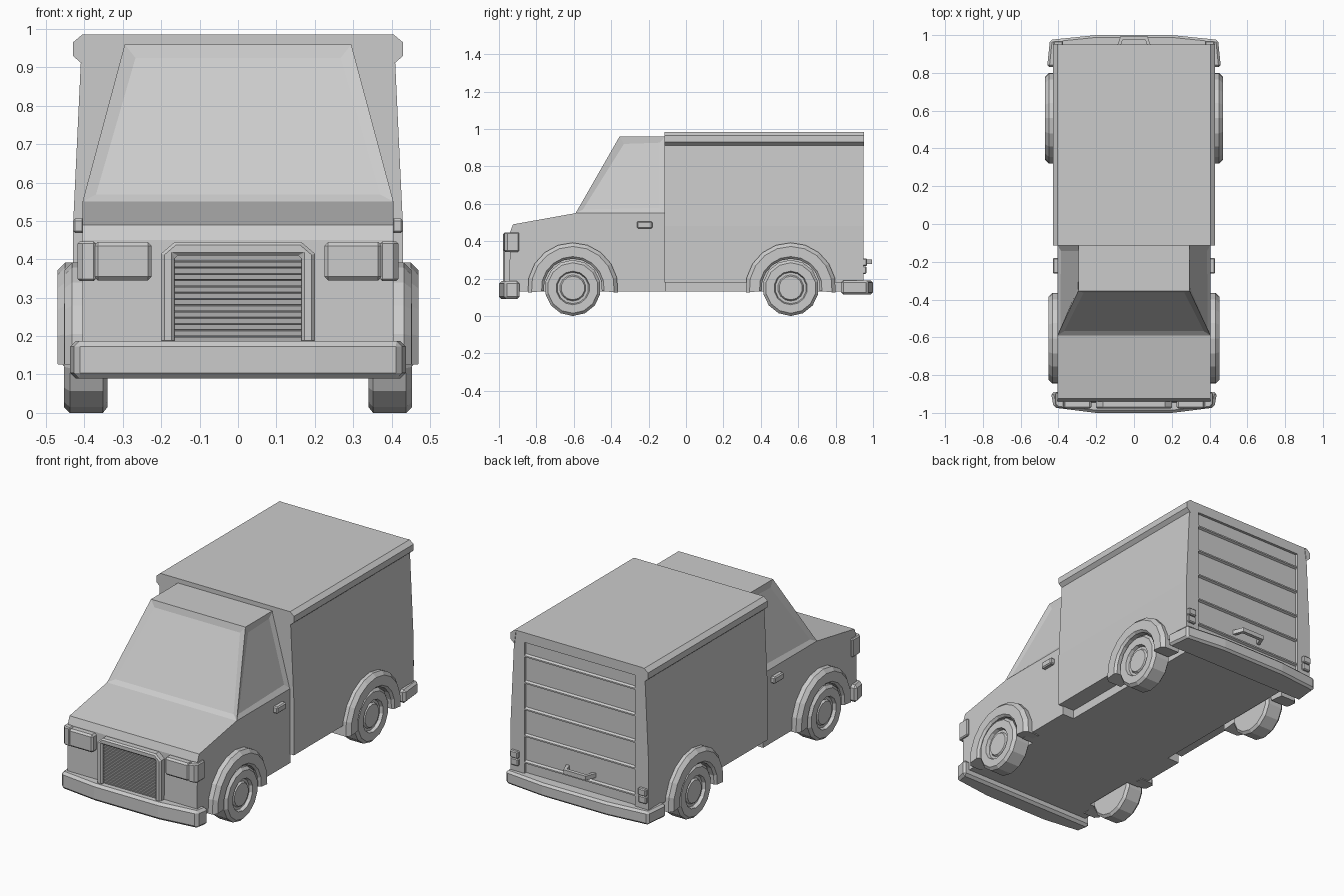
import bpy, bmesh
from math import cos, sin, radians

cube = bpy.data.objects.get("Cube")
if cube:
    bpy.data.objects.remove(cube, do_unlink=True)

paint = bpy.data.materials.new("light_grey")
paint.use_nodes = True
paint.diffuse_color = (0.6, 0.6, 0.6, 1)
paint.node_tree.nodes["Principled BSDF"].inputs["Base Color"].default_value = (0.6, 0.6, 0.6, 1)


def finish(name, bm, mirror=False):
    bmesh.ops.recalc_face_normals(bm, faces=bm.faces)
    mesh = bpy.data.meshes.new(name)
    bm.to_mesh(mesh)
    bm.free()
    mesh.materials.append(paint)
    obj = bpy.data.objects.new(name, mesh)
    bpy.context.collection.objects.link(obj)
    if mirror:
        obj.modifiers.new("Mirror", 'MIRROR').use_mirror_merge = False
    return obj


def prism(name, pts, axis, a, b, mirror=False, bevel=0):
    """Extrude a 2D outline from a to b along an axis."""
    place = {'x': lambda p, t: (t, p[0], p[1]),
             'y': lambda p, t: (p[0], t, p[1]),
             'z': lambda p, t: (p[0], p[1], t)}[axis]
    bm = bmesh.new()
    low, high = [[bm.verts.new(place(p, t)) for p in pts] for t in (a, b)]
    bm.faces.new(low)
    bm.faces.new(high)
    n = len(pts)
    for i in range(n):
        j = (i + 1) % n
        bm.faces.new((low[i], low[j], high[j], high[i]))
    obj = finish(name, bm, mirror)
    if bevel:
        mod = obj.modifiers.new("Bevel", 'BEVEL')
        mod.width = bevel
        mod.segments = 1
        mod.limit_method = 'ANGLE'
        mod.angle_limit = radians(60)
    return obj


def box(name, x, y, z, mirror=False, bevel=0):
    return prism(name, [(x[0], y[0]), (x[1], y[0]), (x[1], y[1]), (x[0], y[1])],
                 'z', z[0], z[1], mirror, bevel)


def symmetric(half):
    """Complete an outline from its +x half."""
    return half + [(-p[0], p[1]) for p in reversed(half)]


def sweep(name, profile, y, z, start, end, steps, closed=False):
    """Turn an (x, radius) profile about the x axis, mirrored to both sides."""
    full = end - start == 360
    bm = bmesh.new()
    rings = []
    for i in range(steps if full else steps + 1):
        t = radians(start + (end - start) * i / steps)
        rings.append([bm.verts.new((x, y + r * cos(t), z + r * sin(t))) for x, r in profile])
    n = len(profile)
    for i in range(steps):
        p, q = rings[i], rings[(i + 1) % len(rings)]
        for k in range(n if closed else n - 1):
            m = (k + 1) % n
            bm.faces.new((p[k], p[m], q[m], q[k]))
    if full:
        bm.faces.new([r[0] for r in rings])
        bm.faces.new([r[-1] for r in rings])
    else:
        bm.faces.new(rings[0])
        bm.faces.new(rings[-1])
    return finish(name, bm, True)


def cut(obj, cutters):
    for c in cutters:
        mod = obj.modifiers.new("Cut", 'BOOLEAN')
        mod.object = c
        mod.solver = 'EXACT'
    deps = bpy.context.evaluated_depsgraph_get()
    mesh = bpy.data.meshes.new_from_object(obj.evaluated_get(deps))
    obj.modifiers.clear()
    obj.data = mesh


# Axle position and how far each arch flares out
AXLES = {"front": (-0.605, 0.452), "rear": (0.56, 0.47)}

# Cab lower body and bonnet
cab = prism("cab_body", [(-0.945, 0.13), (-0.94, 0.45), (-0.925, 0.49), (-0.59, 0.55),
                         (-0.11, 0.55), (-0.11, 0.13)], 'x', -0.405, 0.405)

# Cargo box with recessed rear door, over a narrower floor
cargo = prism("cargo_box", symmetric([(0.43, 0.18), (0.43, 0.48), (0.406, 0.985)]),
              'y', -0.115, 0.95)
box("cargo_floor", (-0.33, 0.33), (-0.112, 0.94), (0.13, 0.185))

# Wheel wells and door recess are cut out, then the cutters removed
wells = [sweep("well_cutter", [(0.33, 0.158), (0.6, 0.158)], y, 0.15, 0, 360, 16)
         for y, x in AXLES.values()]
recess = box("door_cutter", (-0.345, 0.345), (0.935, 1.1), (0.185, 0.93))
cut(cab, wells[:1])
cut(cargo, [wells[1], recess])
for helper in wells + [recess]:
    bpy.data.objects.remove(helper, do_unlink=True)

# Upper cab with shallow sunken windows
bm = bmesh.new()
bottom = [bm.verts.new((x, y, 0.55)) for x, y in
          ((-0.405, -0.59), (0.405, -0.59), (0.405, -0.11), (-0.405, -0.11))]
top = [bm.verts.new((x, y, 0.96)) for x, y in
       ((-0.295, -0.355), (0.295, -0.355), (0.295, -0.11), (-0.295, -0.11))]
bm.faces.new(bottom)
bm.faces.new(top)
for i in range(4):
    j = (i + 1) % 4
    bm.faces.new((bottom[i], bottom[j], top[j], top[i]))
bmesh.ops.recalc_face_normals(bm, faces=bm.faces)
panes = [f for f in bm.faces if f.normal.y < -0.5 or abs(f.normal.x) > 0.5]
bmesh.ops.inset_individual(bm, faces=panes, thickness=0.045, depth=-0.01)
finish("cab_windows", bm)

# Roof rails along the cargo box
prism("roof_rail", [(0.395, 0.985), (0.406, 0.985), (0.43, 0.965), (0.43, 0.93), (0.405, 0.908)],
      'y', -0.115, 0.953, True)

# Rear door slats, handle and lamps
for i in range(5):
    z = 0.85 - 0.15 * i
    prism(f"door_slat_{i + 1}", [(0.93, z + 0.014), (0.947, z + 0.004),
                                 (0.947, z - 0.004), (0.93, z - 0.012)], 'x', -0.345, 0.345)
prism("door_handle", symmetric([(0.06, 0.975), (0.075, 0.93), (0.095, 0.93), (0.07, 0.995)]),
      'z', 0.278, 0.302)
box("tail_lamp_upper", (0.375, 0.425), (0.94, 0.968), (0.268, 0.308), True, 0.005)
box("tail_lamp_lower", (0.375, 0.425), (0.94, 0.964), (0.225, 0.266), True, 0.005)

# Bumpers, solid beneath and wrapping round the corners
prism("rear_bumper", symmetric([(0.2, 1.0), (0.445, 0.975), (0.46, 0.83)]),
      'z', 0.115, 0.19, bevel=0.012)
prism("front_bumper", symmetric([(0.2, -1.0), (0.425, -0.972), (0.44, -0.89)]),
      'z', 0.09, 0.187, bevel=0.014)

# Grille surround and slats
inner_half = [(0.165, 0.18), (0.165, 0.41)]
outer_half = [(0.165, 0.445), (0.2, 0.415), (0.2, 0.18)]
prism("grille_surround", inner_half + [(-x, z) for x, z in reversed(inner_half)]
      + [(-x, z) for x, z in reversed(outer_half)] + outer_half, 'y', -0.978, -0.93, bevel=0.008)
for i in range(14):
    z = 0.183 + i * 0.0163
    prism(f"grille_slat_{i + 1}", [(-0.935, z), (-0.958, z + 0.001), (-0.962, z + 0.0145),
                                   (-0.935, z + 0.0163)], 'x', -0.17, 0.17)

# Headlamps and corner lamps
box("headlamp", (0.225, 0.375), (-0.978, -0.93), (0.345, 0.445), True, 0.01)
prism("corner_lamp", [(0.37, -0.93), (0.37, -0.975), (0.405, -0.97), (0.418, -0.955),
                      (0.418, -0.892), (0.395, -0.892)], 'z', 0.343, 0.447, True, 0.006)

# Door handles
box("cab_handle", (0.4, 0.43), (-0.262, -0.18), (0.468, 0.506), True, 0.006)

# Wheels and flared arches
for end, (y, flare) in AXLES.items():
    sweep(end + "_wheel", [(0.34, 0.135), (0.352, 0.15), (0.438, 0.15), (0.453, 0.135),
                           (0.453, 0.09), (0.435, 0.084), (0.435, 0.07), (0.445, 0.063)],
          y, 0.15, -90, 270, 14)
    sweep(end + "_arch", [(0.36, 0.156), (flare - 0.012, 0.156), (flare, 0.168),
                          (flare, 0.222), (flare - 0.02, 0.242), (0.36, 0.242)],
          y, 0.15, -6, 186, 10, True)
